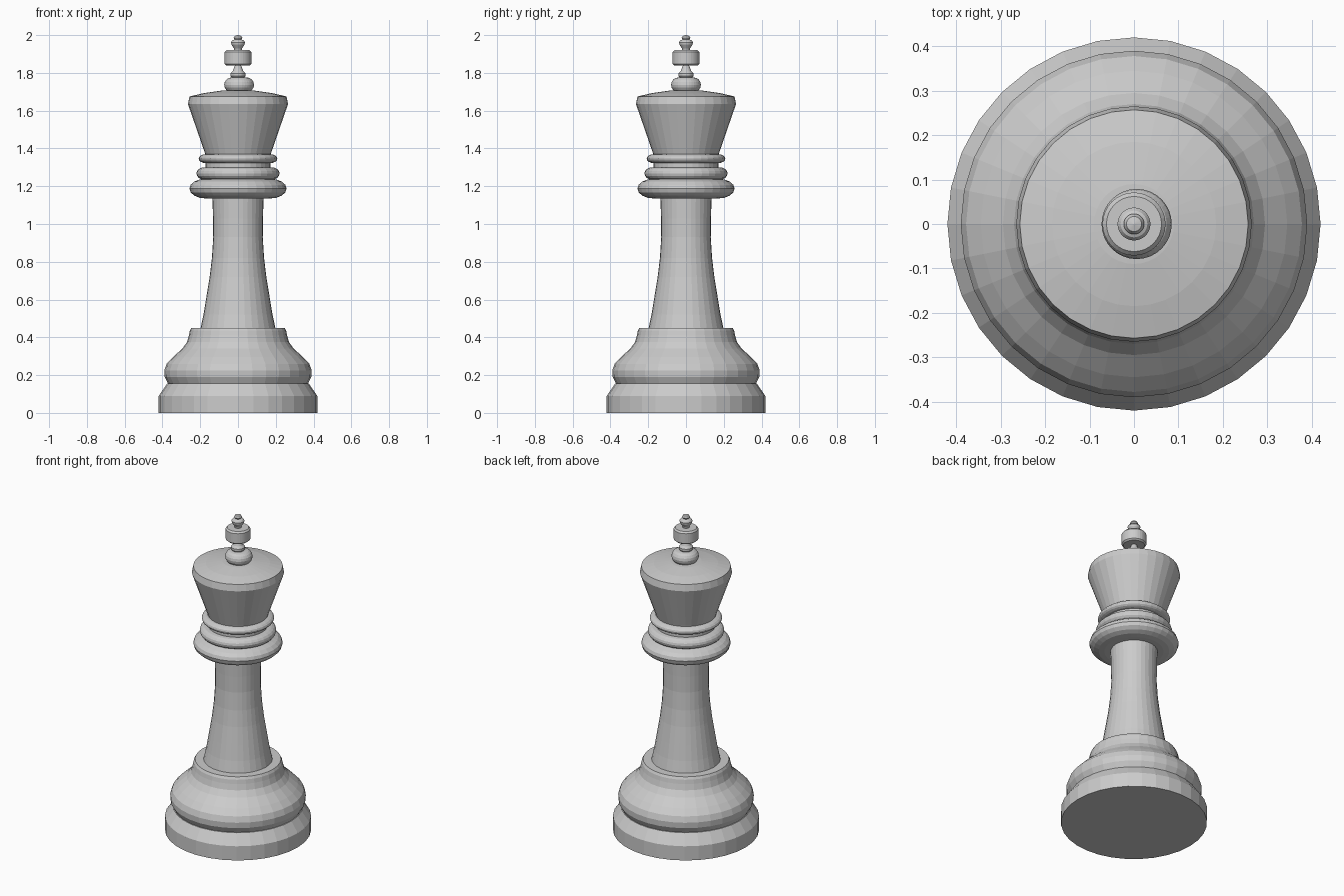
import bpy, bmesh, math

if "Cube" in bpy.data.objects:
    bpy.data.objects.remove(bpy.data.objects["Cube"])

SIDES = 32


def lathe(name, profile, x=0.0, sides=SIDES):
    """Spin a (radius, height) profile around z; ends are closed."""
    bm = bmesh.new()
    rings = []
    for r, z in profile:
        if r == 0:
            rings.append([bm.verts.new((x, 0, z))])
        else:
            rings.append([bm.verts.new((x + r * math.cos(2 * math.pi * i / sides),
                                        r * math.sin(2 * math.pi * i / sides), z))
                          for i in range(sides)])
    for a, b in zip(rings, rings[1:]):
        for i in range(sides):
            j = (i + 1) % sides
            face = [a[i % len(a)], a[j % len(a)], b[j % len(b)], b[i % len(b)]]
            bm.faces.new(list(dict.fromkeys(face)))
    if len(rings[0]) > 1:
        bm.faces.new(rings[0][::-1])
    if len(rings[-1]) > 1:
        bm.faces.new(rings[-1])
    bmesh.ops.recalc_face_normals(bm, faces=bm.faces[:])
    mesh = bpy.data.meshes.new(name)
    bm.to_mesh(mesh)
    bm.free()
    obj = bpy.data.objects.new(name, mesh)
    bpy.context.collection.objects.link(obj)
    return obj


def bead(name, r_end, r_max, z0, z1, x=0.0, steps=8):
    """Rounded ring bulging from r_end to r_max between two heights."""
    pts = []
    for k in range(steps + 1):
        t = math.pi * k / steps
        pts.append((r_end + (r_max - r_end) * math.sin(t),
                    (z0 + z1) / 2 - (z1 - z0) / 2 * math.cos(t)))
    return lathe(name, pts, x)


# Foot and bulging base
lathe("foot", [(0.42, 0), (0.42, 0.09), (0.375, 0.155)])
lathe("base_bulge", [(0.37, 0.155), (0.388, 0.19), (0.39, 0.225), (0.378, 0.26),
                     (0.345, 0.295), (0.295, 0.34), (0.27, 0.375), (0.26, 0.41),
                     (0.255, 0.435), (0.247, 0.45)])

# Flared stem
lathe("stem", [(0.2, 0.44), (0.183, 0.52), (0.168, 0.61), (0.15, 0.72),
               (0.138, 0.82), (0.131, 0.93), (0.132, 1.03), (0.136, 1.15)])

# Collar rings
bead("lower_collar", 0.17, 0.257, 1.135, 1.24)
bead("middle_collar", 0.18, 0.22, 1.235, 1.3)
lathe("collar_neck", [(0.172, 1.28), (0.172, 1.34)])
bead("upper_collar", 0.17, 0.208, 1.322, 1.37)

# Flared head with domed top
lathe("head", [(0.168, 1.35), (0.175, 1.375), (0.265, 1.635), (0.257, 1.675),
               (0.185, 1.692), (0.09, 1.706), (0, 1.71)])

# Finial stack
bead("finial_ball", 0.04, 0.079, 1.698, 1.776, x=0.006)
lathe("finial_neck", [(0.03, 1.77), (0.04, 1.783), (0.04, 1.797), (0.028, 1.81),
                      (0.012, 1.85)])
lathe("finial_drum", [(0.062, 1.84), (0.071, 1.848), (0.071, 1.91), (0.062, 1.92)])
lathe("finial_knob", [(0.018, 1.915), (0.022, 1.93), (0.035, 1.95), (0.037, 1.962),
                      (0.03, 1.972), (0.018, 1.977), (0.023, 1.986), (0.017, 1.996),
                      (0, 2.0)])
